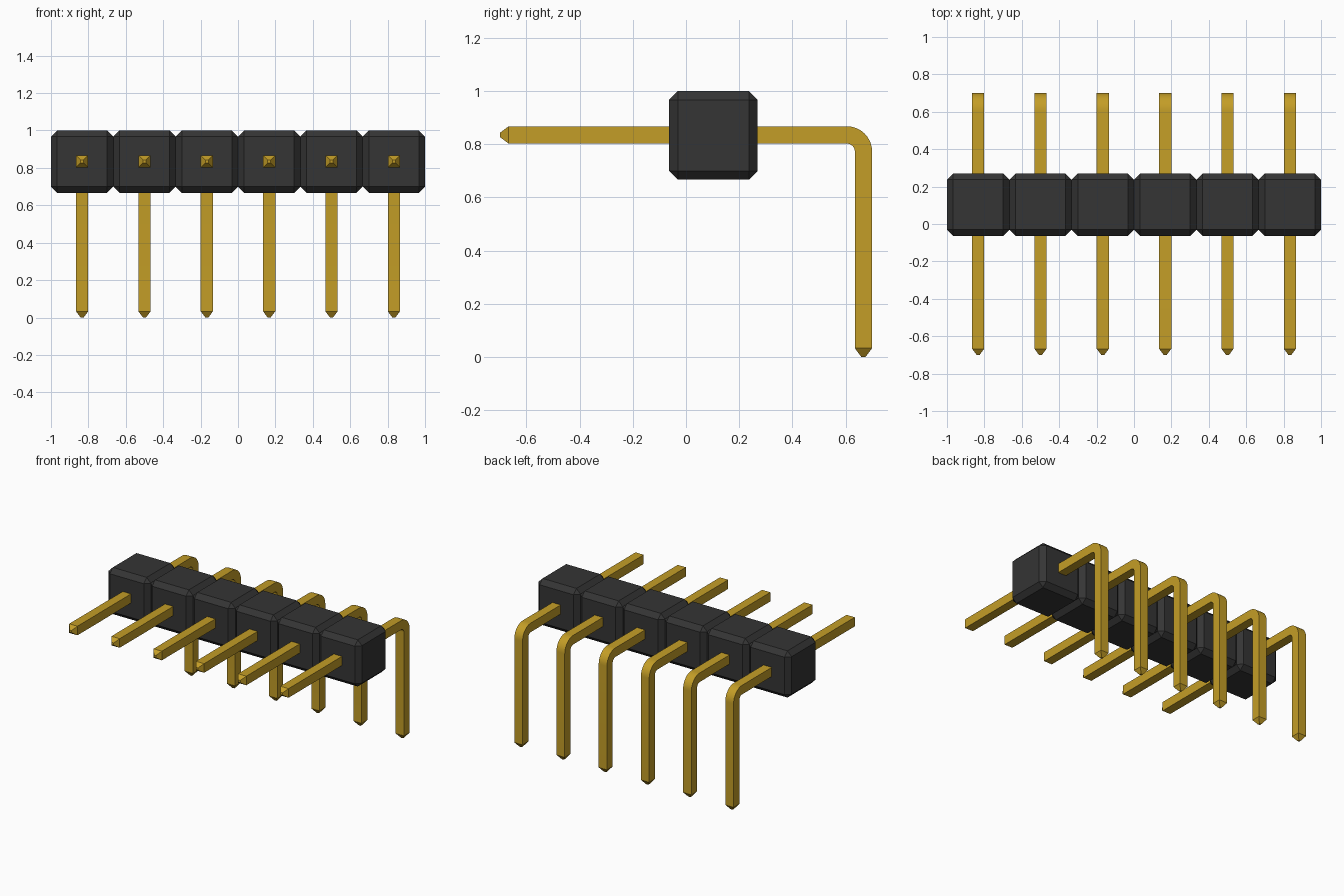
import bpy, bmesh, math
from mathutils import Vector

cube = bpy.data.objects.get("Cube")
if cube:
    bpy.data.objects.remove(cube, do_unlink=True)

COUNT = 6
PITCH = 2 / COUNT
HALF = 0.0325           # half thickness of a pin
TIP = 0.008             # half thickness at a pin tip
TAPER = 0.033
PIN_Z, PIN_Y = 0.835, 0.6675
BEND = 0.0625           # centreline bend radius
STEPS = 10


def make_material(name, color):
    mat = bpy.data.materials.new(name)
    mat.use_nodes = True
    mat.diffuse_color = color
    bsdf = mat.node_tree.nodes["Principled BSDF"]
    bsdf.inputs["Base Color"].default_value = color
    bsdf.inputs["Roughness"].default_value = 0.5
    return mat


def make_object(name, bm, mat, x):
    bmesh.ops.recalc_face_normals(bm, faces=bm.faces)
    mesh = bpy.data.meshes.new(name)
    bm.to_mesh(mesh)
    bm.free()
    mesh.materials.append(mat)
    obj = bpy.data.objects.new(name, mesh)
    obj.location.x = x
    bpy.context.collection.objects.link(obj)
    return obj


def housing_mesh():
    # Chamfered cube, one per pin
    bm = bmesh.new()
    bmesh.ops.create_cube(bm, size=PITCH)
    bmesh.ops.bevel(bm, geom=bm.edges[:], offset=0.033, segments=1,
                    affect='EDGES', profile=0.5)
    bmesh.ops.translate(bm, verts=bm.verts, vec=(0, 0.103, 1 - PITCH / 2))
    return bm


def pin_mesh():
    # Stations along the pin: y, z, heading angle, half thickness
    front = -0.7
    path = [(front, PIN_Z, 0, TIP), (front + TAPER, PIN_Z, 0, HALF)]
    for i in range(STEPS + 1):
        a = math.pi / 2 * i / STEPS
        path.append((PIN_Y - BEND + BEND * math.sin(a),
                     PIN_Z - BEND + BEND * math.cos(a), a, HALF))
    path += [(PIN_Y, TAPER, math.pi / 2, HALF), (PIN_Y, 0, math.pi / 2, TIP)]

    bm = bmesh.new()
    rings = []
    for y, z, a, h in path:
        out = Vector((0, math.sin(a), math.cos(a)))
        side = Vector((1, 0, 0))
        rings.append([bm.verts.new(Vector((0, y, z)) + side * h * s + out * h * t)
                      for s, t in ((-1, -1), (1, -1), (1, 1), (-1, 1))])
    for r, q in zip(rings, rings[1:]):
        for k in range(4):
            n = (k + 1) % 4
            bm.faces.new((r[k], r[n], q[n], q[k]))
    bm.faces.new(rings[0])
    bm.faces.new(rings[-1])
    return bm


black = make_material("black_plastic", (0.035, 0.035, 0.035, 1))
gold = make_material("gold_metal", (0.55, 0.34, 0.02, 1))

bpy.ops.object.select_all(action='DESELECT')
for i in range(COUNT):
    x = (i - (COUNT - 1) / 2) * PITCH
    make_object(f"housing_block_{i + 1}", housing_mesh(), black, x)
    pin = make_object(f"bent_pin_{i + 1}", pin_mesh(), gold, x)
    pin.select_set(True)
    bpy.context.view_layer.objects.active = pin

# Round the bends, keep the square corners crisp
bpy.ops.object.shade_smooth_by_angle(angle=math.radians(25))
